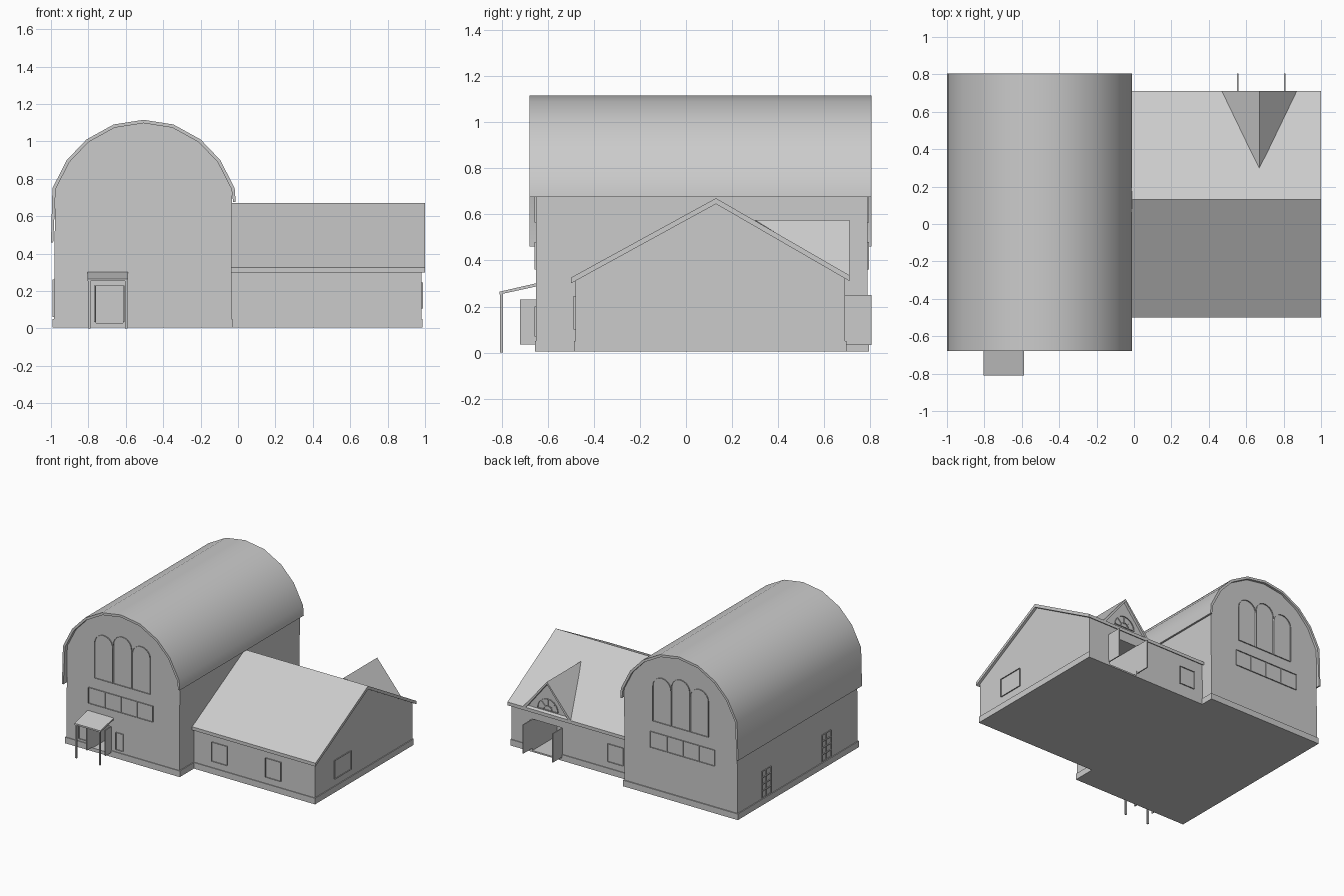
import bpy, bmesh, math
from mathutils import Matrix, Vector

if "Cube" in bpy.data.objects:
    bpy.data.objects.remove(bpy.data.objects["Cube"])

grey = bpy.data.materials.new("plain_grey")
grey.use_nodes = True
grey.diffuse_color = (0.6, 0.6, 0.6, 1)
grey.node_tree.nodes["Principled BSDF"].inputs["Base Color"].default_value = (0.6, 0.6, 0.6, 1)


def plane(u, n, offset=0):
    """Drawing plane: local x runs along u, local y is up, local z points along n."""
    u, n = Vector(u), Vector(n)
    m = Matrix((u, (0, 0, 1), n)).transposed().to_4x4()
    m.translation = n * offset
    return m


FRONT, BACK = ((1, 0, 0), (0, -1, 0)), ((-1, 0, 0), (0, 1, 0))
RIGHT, LEFT = ((0, 1, 0), (1, 0, 0)), ((0, -1, 0), (-1, 0, 0))
ACROSS, ALONG = plane(*FRONT), plane(*RIGHT)


def finish(name, bm, matrix=Matrix()):
    bm.transform(matrix)
    bmesh.ops.recalc_face_normals(bm, faces=bm.faces)
    mesh = bpy.data.meshes.new(name)
    bm.to_mesh(mesh)
    bm.free()
    mesh.materials.append(grey)
    obj = bpy.data.objects.new(name, mesh)
    bpy.context.collection.objects.link(obj)
    return obj


def raise_faces(bm, faces, height):
    ret = bmesh.ops.extrude_face_region(bm, geom=faces)
    verts = [g for g in ret["geom"] if isinstance(g, bmesh.types.BMVert)]
    bmesh.ops.translate(bm, verts=verts, vec=(0, 0, height))


def prism(name, points, d0, d1, matrix):
    bm = bmesh.new()
    face = bm.faces.new([bm.verts.new((u, v, d0)) for u, v in points])
    raise_faces(bm, [face], d1 - d0)
    return finish(name, bm, matrix)


def rect(u0, u1, v0, v1):
    return [(u0, v0), (u1, v0), (u1, v1), (u0, v1)]


def box(name, x, y, z):
    return prism(name, rect(*y, *z), *x, ALONG)


def frame(name, points, matrix, width=0.01, height=0.008):
    """Raised border following an outline on a wall."""
    bm = bmesh.new()
    pane = bm.faces.new([bm.verts.new((u, v, 0)) for u, v in points])
    rim = bmesh.ops.inset_region(bm, faces=[pane], thickness=width,
                                 use_boundary=True, use_even_offset=True)["faces"]
    bmesh.ops.delete(bm, geom=[pane], context="FACES_ONLY")
    raise_faces(bm, rim, height)
    return finish(name, bm, matrix)


def window(name, u0, u1, v0, v1, matrix, cols=1, rows=1):
    frame(name + "_frame", rect(u0, u1, v0, v1), matrix)
    for i in range(1, cols):
        u = u0 + (u1 - u0) * i / cols
        prism(name + "_mullion", rect(u - 0.004, u + 0.004, v0, v1), 0, 0.006, matrix)
    for i in range(1, rows):
        v = v0 + (v1 - v0) * i / rows
        prism(name + "_bar", rect(u0, u1, v - 0.004, v + 0.004), 0, 0.006, matrix)


def arch(u0, u1, v0, spring, steps=10):
    c, r = (u0 + u1) / 2, (u1 - u0) / 2
    curve = [(c + r * math.cos(math.pi * i / steps), spring + r * math.sin(math.pi * i / steps))
             for i in range(steps + 1)]
    return ([(u0, v0), (u1, v0)] if spring > v0 else []) + curve


def cut(targets, x, y, z):
    tool = box("opening_cutter", x, y, z)
    tool.hide_render = True
    for obj in targets:
        mod = obj.modifiers.new("opening", "BOOLEAN")
        mod.operation, mod.solver, mod.object = "DIFFERENCE", "EXACT", tool
        bpy.context.view_layer.objects.active = obj
        bpy.ops.object.modifier_apply(modifier=mod.name)
    bpy.data.objects.remove(tool)


# Main hall: arched roof shell over arched walls
HALL = -0.505
half = [(0.487, 0.75), (0.41, 0.9), (0.305, 1.01), (0.16, 1.09)]
vault = [(-x, z) for x, z in half] + [(0, 1.115)] + [(x, z) for x, z in reversed(half)]


def vault_line(k):
    return [(HALL + x * k, 0.6 + (z - 0.6) * k) for x, z in vault]


outer = [(-1, 0.46)] + vault_line(1) + [(-0.012, 0.675)]
inner = [(-0.988, 0.46)] + vault_line(0.965) + [(-0.026, 0.675)]
hall_roof = prism("hall_roof", outer + inner[::-1], -0.805, 0.68, ACROSS)
hall_roof.select_set(True)
bpy.context.view_layer.objects.active = hall_roof
bpy.ops.object.shade_smooth_by_angle(angle=math.radians(35))
hall_roof.select_set(False)

hall_walls = prism("hall_walls", [(-0.985, 0.02)] + vault_line(0.97) + [(-0.035, 0.02)],
                   -0.787, 0.65, ACROSS)
hall_plinth = box("hall_plinth", (-0.991, -0.029), (-0.656, 0.795), (0.004, 0.05))

# Side wing: gabled walls and roof
wing_walls = prism("wing_walls", [(-0.48, 0.02), (0.69, 0.02), (0.69, 0.33), (0.13, 0.655), (-0.48, 0.32)],
                   -0.04, 0.98, ALONG)
wing_plinth = box("wing_plinth", (-0.035, 0.986), (-0.486, 0.696), (0.004, 0.05))
prism("wing_roof", [(-0.5, 0.3), (-0.5, 0.325), (0.13, 0.67), (0.71, 0.335), (0.71, 0.31), (0.13, 0.645)],
      -0.036, 1.0, ALONG)

# Gable above the rear entrance
MID = 0.67
bm = bmesh.new()
ridge = [bm.verts.new((MID, y, 0.575)) for y in (0.71, 0.3)]
for side in (-1, 1):
    eave = [bm.verts.new((MID + side * 0.2, y, 0.335)) for y in (0.69, 0.71)]
    bm.faces.new(ridge + eave)
rear_gable_roof = finish("rear_gable_roof", bm)
if rear_gable_roof.data.polygons[0].normal.z < 0:
    rear_gable_roof.data.flip_normals()
shell = rear_gable_roof.modifiers.new("thickness", "SOLIDIFY")
shell.thickness, shell.offset = 0.018, -1
prism("rear_gable_wall", [(-MID - 0.18, 0.33), (-MID + 0.18, 0.33), (-MID, 0.555)],
      0.6, 0.692, plane(*BACK))
gable_face = plane(*BACK, 0.692)
frame("fan_window_frame", arch(-MID - 0.085, -MID + 0.085, 0.355, 0.355), gable_face)
frame("fan_window_hub", arch(-MID - 0.035, -MID + 0.035, 0.355, 0.355, 6), gable_face, 0.007)
for a in (45, 90, 135):
    d = Vector((math.cos(math.radians(a)), math.sin(math.radians(a))))
    s = Vector((-d.y, d.x)) * 0.003
    c = Vector((-MID, 0.355))
    prism("fan_window_spoke", [c + d * 0.03 - s, c + d * 0.08 - s, c + d * 0.08 + s, c + d * 0.03 + s],
          0, 0.006, gable_face)

# Entrances with open door leaves
cut([hall_walls, hall_plinth], (-0.76, -0.615), (-0.75, -0.4), (0.03, 0.23))
cut([wing_walls, wing_plinth], (0.56, 0.8), (0.4, 0.9), (0.015, 0.25))
for x in (-0.765, -0.61):
    box("front_door_leaf", (x - 0.004, x + 0.004), (-0.72, -0.645), (0.035, 0.23))
for x in (0.555, 0.805):
    box("rear_door_leaf", (x - 0.004, x + 0.004), (0.685, 0.805), (0.032, 0.25))

# Front porch
prism("porch_roof", [(-0.81, 0.252), (-0.81, 0.264), (-0.645, 0.302), (-0.645, 0.288)],
      -0.805, -0.587, ALONG)
for x in (-0.795, -0.597):
    box("porch_post", (x - 0.006, x + 0.006), (-0.806, -0.794), (0, 0.258))

# Tall arched windows and window strips on both hall ends
for label, wall, sign in (("front", plane(*FRONT, 0.65), 1), ("back", plane(*BACK, 0.787), -1)):
    for i in (-1, 0, 1):
        c = sign * (HALL - 0.005) + i * 0.157
        frame(label + "_arched_window", arch(c - 0.076, c + 0.076, 0.565, 0.86 if i == 0 else 0.83), wall)
    c = sign * -0.525
    window(label + "_window_strip", c - 0.27, c + 0.27, 0.36, 0.48, wall, cols=4)

# Small windows
for x in (-0.845, -0.535):
    window("porch_side_window", x - 0.03, x + 0.03, 0.07, 0.2, plane(*FRONT, 0.65))
for y in (0.45, -0.27):
    window("hall_side_window", -y - 0.055, -y + 0.055, 0.06, 0.26, plane(*LEFT, 0.985), cols=2, rows=4)
for x in (0.12, 0.57):
    window("wing_front_window", x, x + 0.13, 0.1, 0.245, plane(*FRONT, 0.48))
window("wing_end_window", -0.25, -0.05, 0.105, 0.245, plane(*RIGHT, 0.98))
window("wing_back_window", -0.17, -0.04, 0.1, 0.235, plane(*BACK, 0.69))
